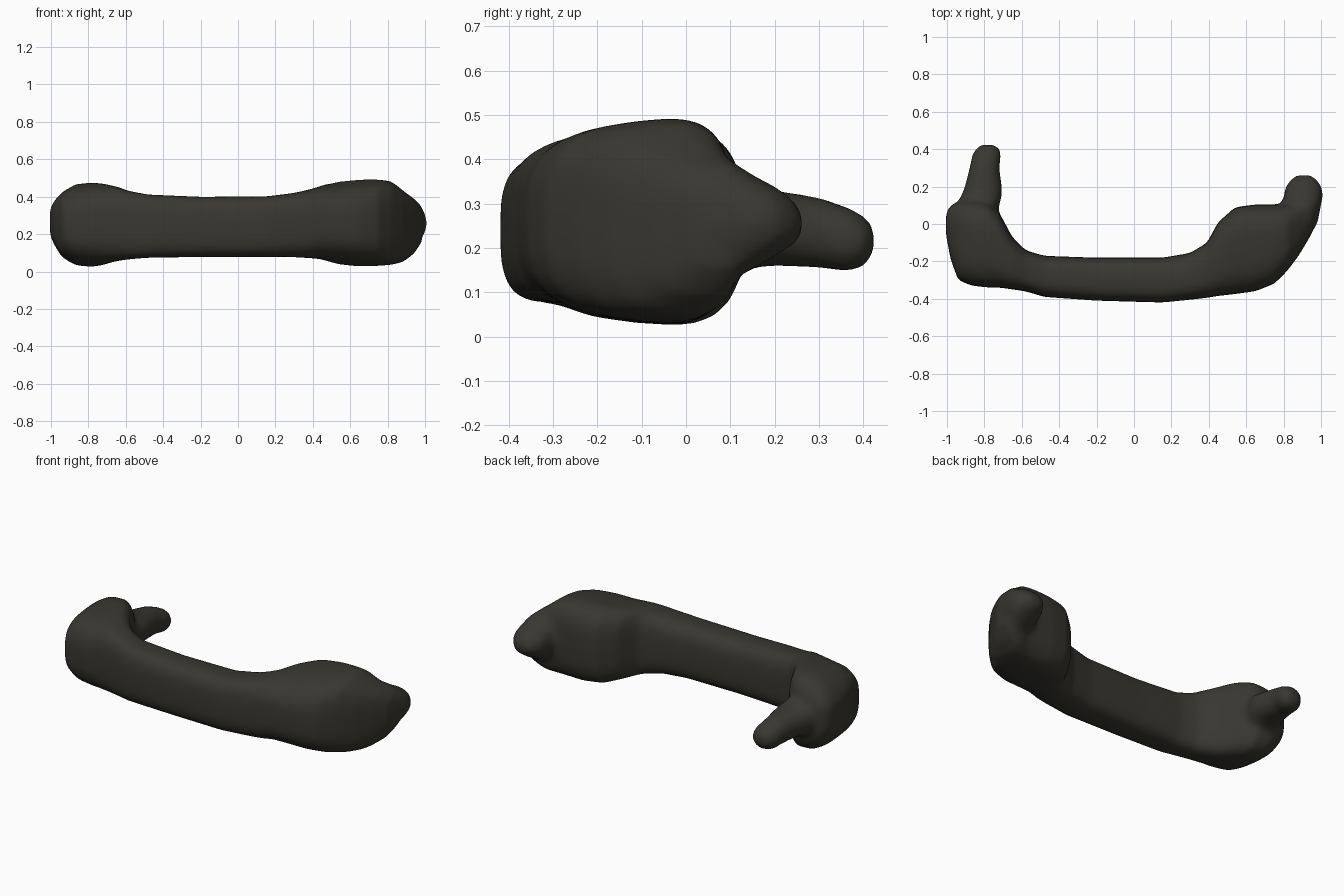
import bpy, bmesh
from math import cos, sin, pi

SIDES = 28


def loft(bm, rings):
    """Skin a closed solid over a list of point rings."""
    loops = [[bm.verts.new(p) for p in ring] for ring in rings]
    for a, b in zip(loops, loops[1:]):
        for i in range(SIDES):
            j = (i + 1) % SIDES
            bm.faces.new((a[i], a[j], b[j], b[i]))
    bm.faces.new(loops[0][::-1])
    bm.faces.new(loops[-1])


def outline(power):
    """Unit rounded-square outline."""
    for i in range(SIDES):
        t = 2 * pi * i / SIDES
        c, s = cos(t), sin(t)
        yield (abs(c) ** (2 / power) * (1 if c > 0 else -1),
               abs(s) ** (2 / power) * (1 if s > 0 else -1))


def bar_ring(x, y0, y1, z0, z1, taper):
    """Section across the bar, lower towards the front."""
    yc, ry, zc, rz = (y0 + y1) / 2, (y1 - y0) / 2, (z0 + z1) / 2, (z1 - z0) / 2
    return [(x, yc + u * ry, zc + v * rz * (1 - taper * (1 - u) / 2))
            for u, v in outline(3.2)]


def peg_ring(y, x0, x1, z0, z1):
    return [((x0 + x1) / 2 + u * (x1 - x0) / 2, y, (z0 + z1) / 2 + v * (z1 - z0) / 2)
            for u, v in outline(2.2)]


bm = bmesh.new()

# Grip bar with a swollen block at each end: x, front, back, bottom, top, taper
bar = [
    (-1.005, -0.06, 0.06, 0.19, 0.34, 0.1), (-0.98, -0.19, 0.10, 0.13, 0.39, 0.15),
    (-0.94, -0.30, 0.12, 0.06, 0.44, 0.2), (-0.87, -0.33, 0.13, 0.015, 0.485, 0.2),
    (-0.78, -0.34, 0.12, 0.005, 0.495, 0.2), (-0.72, -0.34, 0.06, 0.02, 0.485, 0.15),
    (-0.65, -0.35, -0.07, 0.045, 0.465, 0.1), (-0.58, -0.36, -0.14, 0.06, 0.435, 0.05),
    (-0.48, -0.39, -0.17, 0.073, 0.412, 0), (-0.2, -0.41, -0.18, 0.077, 0.40, 0),
    (0.15, -0.42, -0.18, 0.077, 0.402, 0), (0.3, -0.405, -0.155, 0.072, 0.425, 0.05),
    (0.39, -0.395, -0.10, 0.062, 0.45, 0.1), (0.45, -0.385, 0.01, 0.05, 0.475, 0.15),
    (0.54, -0.375, 0.09, 0.015, 0.503, 0.25), (0.65, -0.36, 0.105, 0.003, 0.515, 0.25),
    (0.75, -0.32, 0.105, 0.01, 0.512, 0.2), (0.82, -0.25, 0.105, 0.02, 0.497, 0.15),
    (0.88, -0.17, 0.12, 0.04, 0.445, 0.1), (0.94, -0.07, 0.13, 0.09, 0.39, 0.05),
    (0.985, 0.02, 0.14, 0.16, 0.34, 0),
]
loft(bm, [bar_ring(*s) for s in bar])

# Mounting pegs: y, left, right, bottom, top
left_peg = [
    (-0.1, -0.95, -0.74, 0.12, 0.38), (0.1, -0.95, -0.72, 0.13, 0.37),
    (0.15, -0.925, -0.705, 0.155, 0.345), (0.2, -0.905, -0.705, 0.16, 0.33),
    (0.3, -0.88, -0.72, 0.155, 0.315), (0.37, -0.865, -0.71, 0.145, 0.29),
    (0.405, -0.845, -0.72, 0.16, 0.27), (0.425, -0.815, -0.75, 0.19, 0.245),
]
right_peg = [
    (0.0, 0.76, 0.98, 0.09, 0.42), (0.1, 0.79, 1.0, 0.13, 0.40),
    (0.15, 0.80, 1.01, 0.15, 0.365), (0.2, 0.81, 1.005, 0.18, 0.34),
    (0.24, 0.84, 0.975, 0.205, 0.31), (0.262, 0.87, 0.945, 0.23, 0.28),
]
for peg in (left_peg, right_peg):
    loft(bm, [peg_ring(*s) for s in peg])

bmesh.ops.recalc_face_normals(bm, faces=bm.faces[:])
mesh = bpy.data.meshes.new("pull_handle")
bm.to_mesh(mesh)
bm.free()
handle = bpy.data.objects.new("pull_handle", mesh)
bpy.context.collection.objects.link(handle)

# Dark cast metal
mat = bpy.data.materials.new("dark_metal")
mat.diffuse_color = (0.04, 0.038, 0.03, 1)
mesh.materials.append(mat)

# Fuse the parts into one softly blended casting
remesh = handle.modifiers.new("fuse", 'REMESH')
remesh.mode = 'VOXEL'
remesh.voxel_size = 0.016
remesh.use_smooth_shade = True
smooth = handle.modifiers.new("soften", 'SMOOTH')
smooth.factor = 0.5
smooth.iterations = 8
